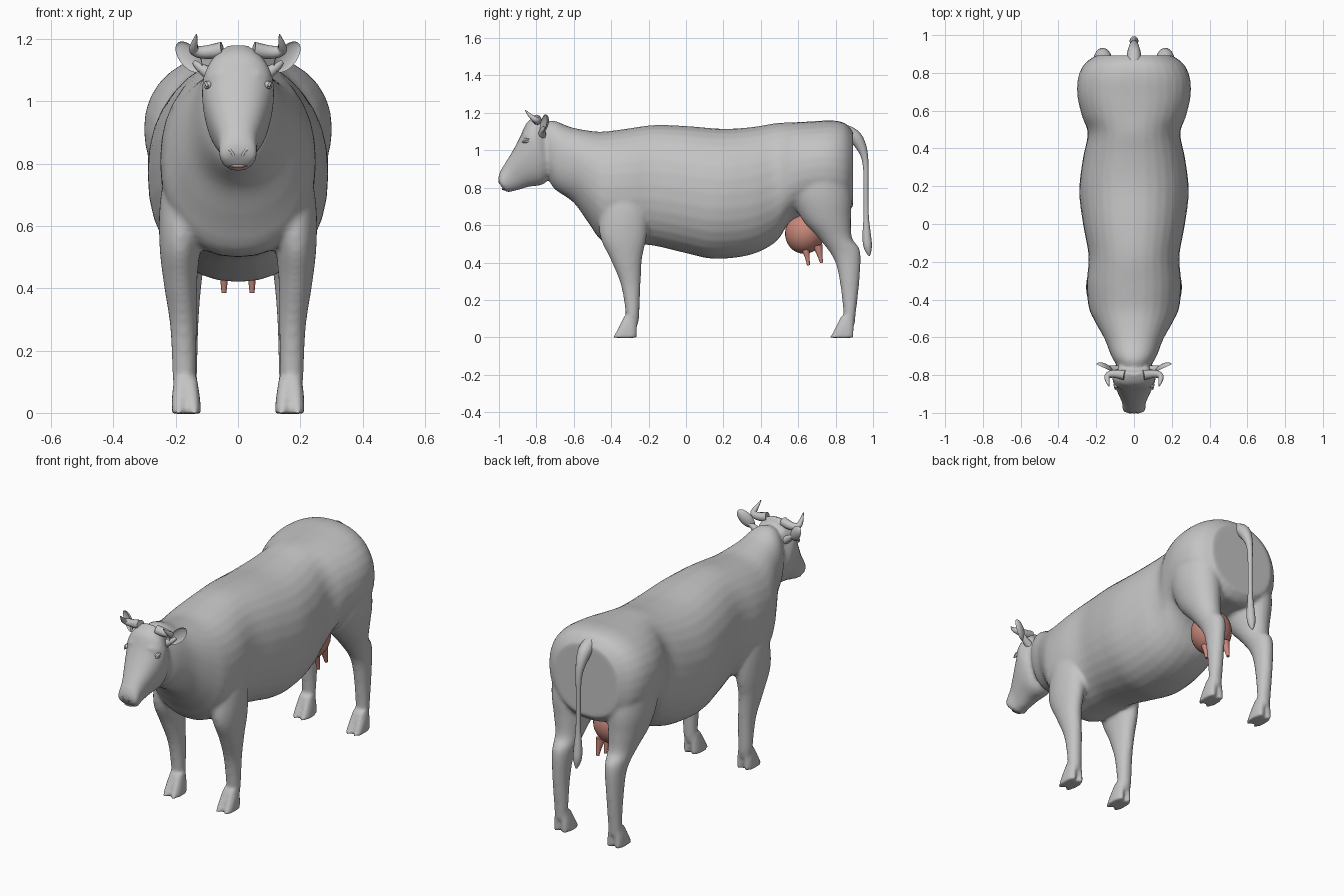
import bpy, bmesh, math
from mathutils import Vector, Matrix

cube = bpy.data.objects.get("Cube")
if cube:
    bpy.data.objects.remove(cube, do_unlink=True)


def material(name, red, green, blue):
    mat = bpy.data.materials.new(name)
    mat.use_nodes = True
    mat.diffuse_color = (red, green, blue, 1)
    shader = next(n for n in mat.node_tree.nodes if n.type == 'BSDF_PRINCIPLED')
    shader.inputs["Base Color"].default_value = (red, green, blue, 1)
    shader.inputs["Roughness"].default_value = .7
    return mat


HIDE = material("grey hide", .55, .55, .55)
SKIN = material("pink skin", .6, .25, .2)


def catmull(a, b, c, d, t):
    """Smooth blend between rings b and c."""
    return [q + .5 * t * (r - p + t * (2*p - 5*q + 4*r - s + t * (3*(q - r) + s - p)))
            for p, q, r, s in zip(a, b, c, d)]


def loft(bm, rings, side=1, power=2, taper=0, sides=32, steps=4):
    """Skin rings given as (y, z) of two opposite points, centre x, half width."""
    padded = [rings[0], *rings, rings[-1]]
    path = []
    for i in range(len(rings) - 1):
        path += [catmull(*padded[i:i + 4], k / steps) for k in range(steps)]
    path.append(rings[-1])
    loops = []
    for y1, z1, y2, z2, cx, half in path:
        first, last = Vector((cx, y1, z1)), Vector((cx, y2, z2))
        centre, arm = (first + last) / 2, (first - last) / 2
        loop = []
        for k in range(sides):
            angle = math.tau * k / sides
            u, v = (math.copysign(abs(f) ** (2 / power), f)
                    for f in (math.cos(angle), math.sin(angle)))
            co = centre + arm * u + Vector((half * v * (1 + taper * u), 0, 0))
            co.x *= side
            loop.append(bm.verts.new(co))
        loops.append(loop)
    for low, high in zip(loops, loops[1:]):
        for k in range(sides):
            j = (k + 1) % sides
            bm.faces.new((low[k], low[j], high[j], high[k]))
    bm.faces.new(loops[0])
    bm.faces.new(loops[-1])


def make_object(name, data, mat):
    obj = bpy.data.objects.new(name, data)
    bpy.context.collection.objects.link(obj)
    data.materials.append(mat)
    return obj


def finish(obj):
    """Bake modifiers or curves to a smooth shaded mesh."""
    bpy.ops.object.select_all(action='DESELECT')
    obj.select_set(True)
    bpy.context.view_layer.objects.active = obj
    bpy.ops.object.convert(target='MESH')
    bpy.ops.object.shade_smooth_by_angle(angle=math.radians(60))


def from_bmesh(name, bm, mat):
    bmesh.ops.recalc_face_normals(bm, faces=bm.faces)
    mesh = bpy.data.meshes.new(name)
    bm.to_mesh(mesh)
    bm.free()
    return make_object(name, mesh, mat)


def ball(name, centre, size, mat, turn=Matrix(), dished=False):
    bm = bmesh.new()
    bmesh.ops.create_uvsphere(bm, u_segments=24, v_segments=16, radius=1)
    if dished:
        for v in bm.verts:
            if v.co.y < 0:
                v.co.y *= -.5
    bm.transform(Matrix.Translation(centre) @ turn @ Matrix.Diagonal((*size, 1)))
    finish(from_bmesh(name, bm, mat))


def tube(name, points, mat):
    """Curved tube through points given as x, y, z, radius."""
    curve = bpy.data.curves.new(name, 'CURVE')
    curve.dimensions = '3D'
    curve.bevel_depth = 1
    curve.bevel_resolution = 4
    curve.use_fill_caps = True
    spline = curve.splines.new('NURBS')
    spline.points.add(len(points) - 1)
    for point, (x, y, z, radius) in zip(spline.points, points):
        point.co = (x, y, z, 1)
        point.radius = radius
    spline.order_u = 3
    spline.use_endpoint_u = True
    spline.resolution_u = 6
    finish(make_object(name, curve, mat))


# Torso and neck: top y, z, bottom y, z, half width
TORSO = [
    (-.8, 1.12, -.73, .84, .07), (-.72, 1.16, -.7, .79, .115),
    (-.62, 1.125, -.6, .72, .155), (-.52, 1.105, -.52, .61, .205),
    (-.44, 1.1, -.44, .51, .24), (-.32, 1.115, -.3, .5, .25),
    (-.17, 1.135, -.17, .49, .24), (0, 1.13, 0, .45, .27),
    (.2, 1.115, .15, .42, .29), (.36, 1.125, .34, .44, .27),
    (.48, 1.145, .48, .51, .245), (.58, 1.15, .56, .62, .275),
    (.68, 1.155, .68, .66, .3), (.78, 1.16, .78, .66, .295),
    (.85, 1.145, .85, .66, .26), (.893, 1.1, .893, .7, .2)]
# Head: brow y, z, jaw y, z, half width
HEAD = [
    (-.79, 1.185, -.7, 1, .075), (-.85, 1.15, -.72, .88, .113),
    (-.888, 1.07, -.76, .82, .105), (-.925, 1, -.84, .805, .084),
    (-.968, .93, -.89, .79, .064), (-.992, .89, -.93, .78, .06),
    (-1.002, .86, -.955, .776, .06), (-1.002, .83, -.98, .795, .048)]
# Legs: front y, z, back y, z, centre x, half width
FRONT_LEG = [
    (-.44, .85, -.22, .85, .15, .07), (-.46, .68, -.2, .68, .17, .08),
    (-.46, .54, -.21, .54, .185, .067), (-.405, .42, -.235, .42, .185, .054),
    (-.348, .28, -.243, .28, .175, .043), (-.322, .12, -.25, .12, .172, .038),
    (-.33, .07, -.256, .07, .168, .038)]
HIND_LEG = [
    (.58, .9, .87, .9, .17, .12), (.57, .76, .885, .74, .175, .112),
    (.62, .63, .882, .63, .17, .095), (.71, .53, .888, .53, .165, .07),
    (.79, .42, .932, .46, .165, .051), (.822, .3, .927, .3, .168, .042),
    (.842, .12, .907, .12, .168, .037), (.83, .07, .902, .07, .168, .038)]

bm = bmesh.new()
loft(bm, [(*ring[:4], 0, ring[4]) for ring in TORSO], power=2.2)
loft(bm, [(*ring[:4], 0, ring[4]) for ring in HEAD], power=2.3, taper=.15)
for side in (-1, 1):
    for leg, heel in ((FRONT_LEG, -.263), (HIND_LEG, .897)):
        loft(bm, leg, side)
        # Cloven hoof: two toes
        for toe in (-1, 1):
            loft(bm, [(heel - .07, .11, heel, .11, .168 + toe * .012, .025),
                      (heel - .1, .05, heel, .05, .167 + toe * .021, .024),
                      (heel - .13, -.003, heel, -.003, .166 + toe * .024, .023)],
                 side, power=2.4)
    # Brow ridge above the eye
    loft(bm, [(-.885, 1.09, -.84, 1.08, .07, .02),
              (-.86, 1.08, -.82, 1.06, .09, .014)], side)

body = from_bmesh("body", bm, HIDE)
remesh = body.modifiers.new("skin", 'REMESH')
remesh.mode = 'VOXEL'
remesh.voxel_size = .011
smooth = body.modifiers.new("soften", 'SMOOTH')
smooth.factor = .5
smooth.iterations = 5
finish(body)

for side, label in ((-1, "right"), (1, "left")):
    # Horn sweeping out, then forward and up
    tube(label + "_horn", [
        (side * .05, -.8, 1.165, .026), (side * .1, -.79, 1.155, .022),
        (side * .145, -.8, 1.16, .017), (side * .14, -.835, 1.185, .011),
        (side * .133, -.86, 1.215, .002)], HIDE)
    # Dished ear on a short stalk
    lean = (Matrix.Rotation(side * math.radians(25), 4, 'Z')
            @ Matrix.Rotation(-side * math.radians(48), 4, 'Y'))
    ball(label + "_ear", (side * .158, -.762, 1.142), (.06, .024, .033),
         HIDE, lean, dished=True)
    tube(label + "_ear_stalk", [(side * .08, -.77, 1.08, .022),
                                (side * .12, -.77, 1.105, .018),
                                (side * .14, -.755, 1.125, .008)], HIDE)
    # Eye with lids
    ball(label + "_eye", (side * .094, -.853, 1.052), (.012, .016, .013), HIDE)
    for lid, lift in (("upper", .014), ("lower", -.013)):
        tube(f"{label}_{lid}_lid", [
            (side * .098, -.875, 1.046, .004), (side * .106, -.853, 1.052 + lift, .006),
            (side * .1, -.832, 1.056, .004)], HIDE)
    # Nostril rim
    tube(label + "_nostril", [
        (side * .014, -.998, .825, .004), (side * .024, -1, .848, .005),
        (side * .042, -.988, .846, .005), (side * .046, -.98, .828, .003)], HIDE)
    # Teats
    for place, y, tip in (("front", .645, .385), ("rear", .715, .398)):
        tube(f"{label}_{place}_teat", [
            (side * .04, y - .01, .49, .026), (side * .044, y, .445, .016),
            (side * .045, y + .005, .42, .011), (side * .045, y + .01, tip, .008)], SKIN)

# Udder and lip lining
ball("udder", (0, .64, .565), (.11, .108, .12), SKIN,
     Matrix.Rotation(math.radians(-25), 4, 'X'))
ball("mouth_lining", (0, -.972, .792), (.03, .012, .006), SKIN)

# Tail with a tuft
tube("tail", [
    (0, .82, 1.11, .035), (0, .89, 1.09, .04), (0, .935, 1.03, .03),
    (0, .962, .95, .015), (0, .962, .8, .012), (0, .963, .64, .013),
    (0, .966, .54, .024), (0, .973, .47, .024), (0, .98, .435, .004)], HIDE)
